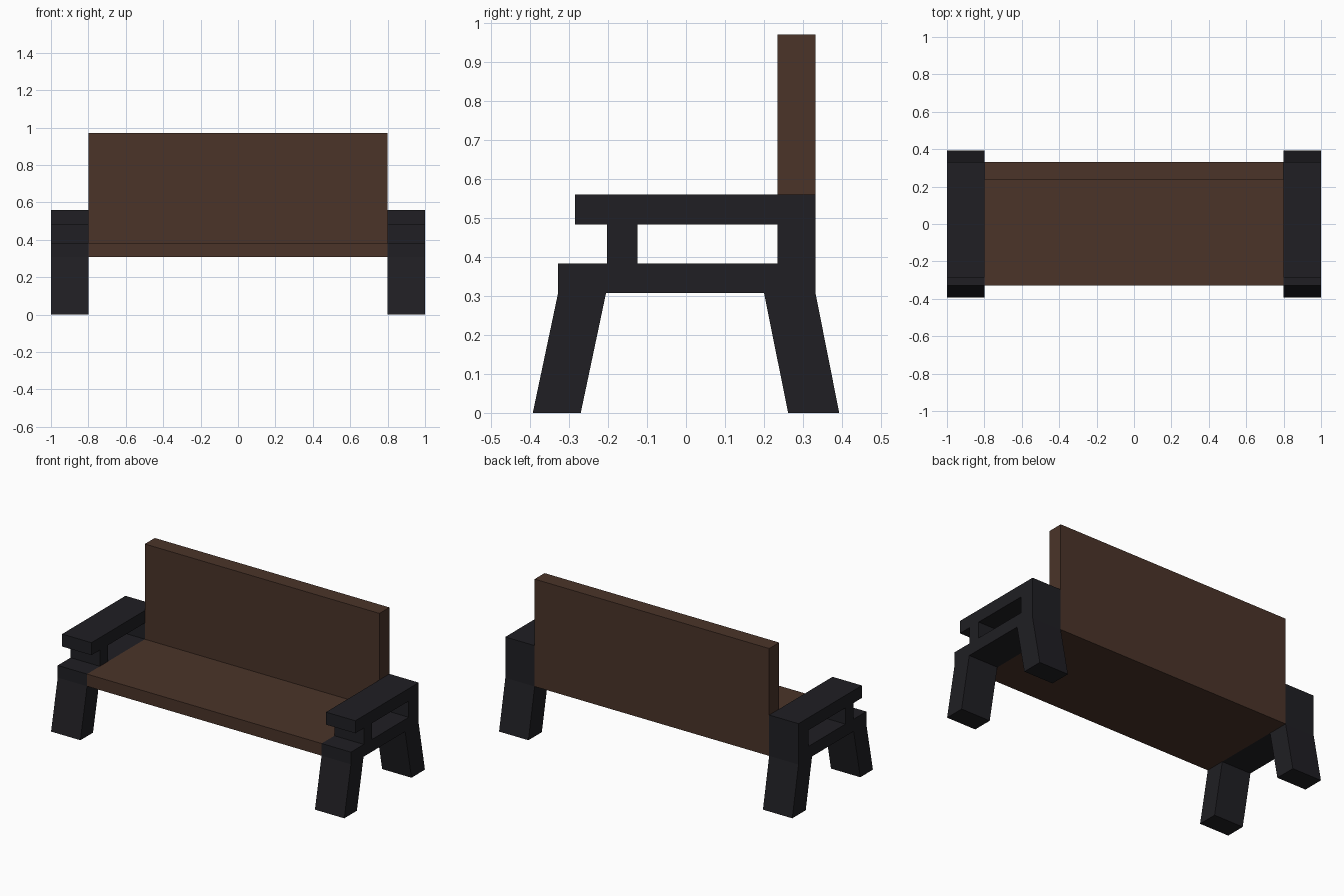
import bpy
from math import pi

if "Cube" in bpy.data.objects:
    bpy.data.objects.remove(bpy.data.objects["Cube"])


def material(name, rgb):
    mat = bpy.data.materials.new(name)
    mat.diffuse_color = (*rgb, 1)
    mat.use_nodes = True
    mat.node_tree.nodes["Principled BSDF"].inputs["Base Color"].default_value = mat.diffuse_color
    return mat


def extrude_profile(name, loops, x, half_width, mat):
    """Extrude filled (y, z) loops along x; inner loops become holes."""
    curve = bpy.data.curves.new(name, 'CURVE')
    curve.dimensions = '2D'
    curve.fill_mode = 'BOTH'
    curve.extrude = half_width
    for loop in loops:
        spline = curve.splines.new('POLY')
        spline.points.add(len(loop) - 1)
        for point, (y, z) in zip(spline.points, loop):
            point.co = (y, z, 0, 1)
        spline.use_cyclic_u = True
    obj = bpy.data.objects.new(name, curve)
    obj.location.x = x
    obj.rotation_euler = (pi / 2, 0, pi / 2)
    bpy.context.collection.objects.link(obj)
    bpy.ops.object.select_all(action='DESELECT')
    obj.select_set(True)
    bpy.context.view_layer.objects.active = obj
    bpy.ops.object.convert(target='MESH')
    obj = bpy.context.object
    obj.data.materials.clear()
    obj.data.materials.append(mat)
    for poly in obj.data.polygons:
        poly.use_smooth = False
    return obj


wood = material("brown_wood", (0.069, 0.034, 0.022))
iron = material("dark_iron", (0.014, 0.0135, 0.017))

# Seat and backrest: one L-shaped section
bench_profile = [(-0.328, 0.308), (0.332, 0.308), (0.332, 0.97),
                 (0.235, 0.97), (0.235, 0.383), (-0.328, 0.383)]
extrude_profile("seat_and_backrest", [bench_profile], 0, 0.8, wood)

# End frames: splayed legs, rail, post and armrest around an open window
frame_outline = [(-0.393, 0), (-0.27, 0), (-0.205, 0.308), (0.2, 0.308),
                 (0.262, 0), (0.393, 0), (0.332, 0.308), (0.332, 0.56),
                 (-0.285, 0.56), (-0.285, 0.483), (-0.203, 0.483),
                 (-0.203, 0.383), (-0.328, 0.383), (-0.328, 0.308)]
frame_window = [(-0.125, 0.383), (-0.125, 0.483),
                (0.235, 0.483), (0.235, 0.383)]
for side, x in (("left", -0.9), ("right", 0.9)):
    extrude_profile(side + "_end_frame", [frame_outline, frame_window],
                    x, 0.1, iron)
